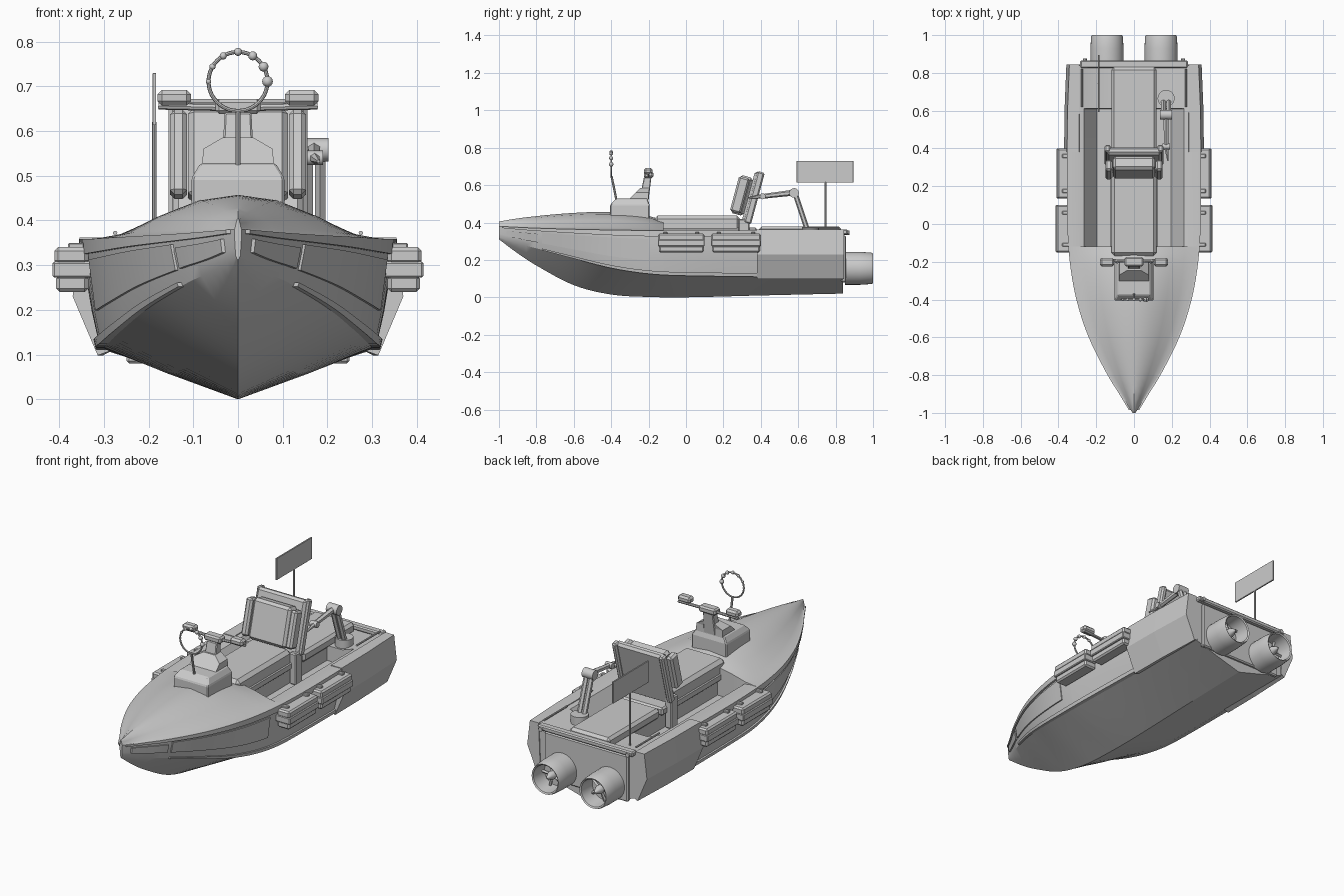
import bpy, bmesh, math
from mathutils import Vector, Matrix

if "Cube" in bpy.data.objects:
    bpy.data.objects.remove(bpy.data.objects["Cube"])


def finish(name, bm, smooth=None, mirror=False, bevel=0.0):
    bmesh.ops.recalc_face_normals(bm, faces=bm.faces)
    me = bpy.data.meshes.new(name)
    bm.to_mesh(me)
    bm.free()
    ob = bpy.data.objects.new(name, me)
    bpy.context.collection.objects.link(ob)
    if smooth:
        me.shade_smooth()
        me.set_sharp_from_angle(angle=math.radians(smooth))
    if bevel:
        m = ob.modifiers.new("bevel", 'BEVEL')
        m.width, m.segments = bevel, 1
    if mirror:
        ob.modifiers.new("mirror", 'MIRROR')
    return ob


def box(name, xr, yr, zr, bevel=0.008, tilt=0.0, mirror=False):
    c = Vector([(r[0] + r[1]) / 2 for r in (xr, yr, zr)])
    s = [r[1] - r[0] for r in (xr, yr, zr)]
    bm = bmesh.new()
    mat = Matrix.Translation(c) @ Matrix.Rotation(math.radians(tilt), 4, 'X') @ Matrix.Diagonal((*s, 1))
    bmesh.ops.create_cube(bm, size=1, matrix=mat)
    return finish(name, bm, bevel=bevel, mirror=mirror)


def loft(name, rings, smooth=None, mirror=False, cap=True, bevel=0.0, closed=True):
    bm = bmesh.new()
    vs = [[bm.verts.new(p) for p in r] for r in rings]
    n = len(rings[0])
    for a, b in zip(vs, vs[1:]):
        for i in range(n if closed else n - 1):
            j = (i + 1) % n
            bm.faces.new((a[i], a[j], b[j], b[i]))
    if cap:
        bm.faces.new(vs[0])
        bm.faces.new(vs[-1])
    return finish(name, bm, smooth, mirror, bevel)


def rod(name, a, b, r, sides=10, r2=None, smooth=35, mirror=False):
    a, b = Vector(a), Vector(b)
    d = b - a
    bm = bmesh.new()
    mat = Matrix.Translation((a + b) / 2) @ d.to_track_quat('Z', 'Y').to_matrix().to_4x4()
    bmesh.ops.create_cone(bm, cap_ends=True, segments=sides, radius1=r, radius2=r if r2 is None else r2,
                          depth=d.length, matrix=mat)
    return finish(name, bm, smooth, mirror)


def curve_fn(keys):
    def slope(i):
        a, b = keys[max(i - 1, 0)], keys[min(i + 1, len(keys) - 1)]
        return (b[1] - a[1]) / (b[0] - a[0])

    def f(y):
        i = 0
        while i < len(keys) - 2 and y > keys[i + 1][0]:
            i += 1
        (y0, v0), (y1, v1) = keys[i], keys[i + 1]
        h = y1 - y0
        t = (y - y0) / h
        return ((2*t**3 - 3*t*t + 1) * v0 + (t**3 - 2*t*t + t) * h * slope(i)
                + (3*t*t - 2*t**3) * v1 + (t**3 - t*t) * h * slope(i + 1))
    return f


# Hull lines along the length
half = curve_fn([(-1, .008), (-.9, .068), (-.8, .13), (-.6, .23), (-.4, .295), (-.2, .33), (0, .343), (.3, .345), (.84, .335)])
keel = curve_fn([(-1, .31), (-.9, .235), (-.8, .17), (-.6, .065), (-.4, .015), (-.2, .002), (0, 0), (.4, .01), (.84, .02)])
chine_x = curve_fn([(-1, .005), (-.9, .055), (-.8, .11), (-.6, .2), (-.4, .265), (-.2, .3), (0, .31), (.84, .3)])
chine_z = curve_fn([(-1, .32), (-.9, .288), (-.8, .262), (-.6, .21), (-.4, .16), (-.2, .13), (0, .12), (.84, .11)])
sheer = curve_fn([(-1, .38), (-.8, .37), (-.5, .362), (-.2, .358), (.84, .36)])
crown = curve_fn([(-1, .405), (-.9, .422), (-.7, .444), (-.5, .456), (-.35, .455), (-.2, .435), (-.12, .41)])


def side(y, t):
    x = chine_x(y) + (half(y) - chine_x(y)) * math.sin(t * math.pi / 2)
    return x, chine_z(y) + (sheer(y) - chine_z(y)) * t


def station(y, zone):
    h, s, k = half(y), sheer(y), keel(y)
    cx, cz = chine_x(y), chine_z(y)
    pts = [(0, k), (cx * .5, k + (cz - k) * .47), (cx, cz), side(y, .33), side(y, .66), (h, s)]
    if zone == 'deck':
        pts += [(h * f, s + (crown(y) - s) * g) for f, g in
                ((.93, .04), (.8, .14), (.58, .52), (.3, .87), (0, 1))]
    else:
        z = .25 if zone == 'well' else .33
        pts += [(h - .045, s), (.265, s - .006), (.195, z), (.1, z), (0, z)]
    pts += [(-x, z) for x, z in pts[-2:0:-1]]
    return [(x, y, z) for x, z in pts]


rings = [station(-1 + .88 * (i / 24), 'deck') for i in range(25)]
rings += [station(-.119 + .729 * i / 8, 'well') for i in range(9)]
rings += [station(y, 'aft') for y in (.612, .72, .84)]
loft("hull", rings, smooth=28)


# Raised strips that follow the hull sides
def strip(name, y0, y1, t0, t1, out, n=16):
    rs = []
    for i in range(n + 1):
        y = y0 + (y1 - y0) * i / n
        (xa, za), (xb, zb) = side(y, t0), side(y, t1)
        rs.append([(max(xa - .01, .001), y, za), (xa + out, y, za), (xb + out, y, zb), (max(xb - .01, .001), y, zb)])
    return loft(name, rs, smooth=30, mirror=True)


strip("rub_rail", -.985, .4, .86, 1.0, .010, 28)
strip("bow_panel", -.96, -.79, .3, .72, .008, 6)
strip("side_panel", -.77, -.2, .3, .8, .006)
strip("chine_strip", -.77, .4, -.02, .06, .010, 24)

# Flared rear side sponsons
prof = [(.28, .11), (.31, .098), (.366, .23), (.35, .362), (.29, .362)]
loft("rear_sponson", [[(x + d * (x > .3), y, z) for x, z in prof]
                      for y, d in ((.38, .004), (.6, .002), (.845, -.008))], mirror=True)

# Transom lip and cleats
box("transom_lip", (-.285, .285), (.825, .865), (.335, .362), .006)
box("transom_plate", (-.25, .25), (.83, .855), (.08, .33), .006)
rod("stern_knob", (.26, .84, .345), (.26, .875, .345), .011, mirror=True)
rod("stern_rail", (.275, .62, .372), (.275, .82, .372), .005, 8, mirror=True)

# Jet nozzles with hub and blades
nozzle = [(.86, .07), (.85, .088), (.93, .088), (.99, .084), (1.0, .08), (.995, .073), (.91, .066),
          (.91, .022), (.95, .022), (.985, .004)]
N = 32
loft("jet_nozzle", [[(.143 + r * math.cos(2*math.pi*i/N), y, .155 + r * math.sin(2*math.pi*i/N)) for i in range(N)]
                    for y, r in nozzle], smooth=35, mirror=True)
for k in range(5):
    a = 2 * math.pi * k / 5
    rod(f"nozzle_blade_{k}", (.143, .935, .155),
        (.143 + .068 * math.cos(a), .925, .155 + .068 * math.sin(a)), .008, 4, mirror=True)

# Fender boxes on both sides, three layers each
for k, (y0, y1, x1) in enumerate(((-.15, .10, .415), (.135, .40, .41))):
    box(f"fender_lower_{k}", (.335, x1 - .008), (y0 + .005, y1 - .005), (.24, .278), .008, mirror=True)
    box(f"fender_core_{k}", (.32, x1), (y0, y1), (.272, .308), .004, mirror=True)
    box(f"fender_upper_{k}", (.335, x1 - .004), (y0, y1), (.302, .34), .008, mirror=True)
    for e in (y0 + .03, y1 - .05):
        box(f"fender_strap_{k}", (.31, .38), (e, e + .02), (.325, .35), .003, mirror=True)

# Seats
box("seat_pedestal", (-.105, .105), (-.15, .82), (.24, .345), .01)
box("front_seat", (-.12, .12), (-.17, .29), (.34, .437), .018)
box("seat_base_trim", (-.125, .125), (-.18, .38), (.33, .372), .008)
box("rear_seat", (-.12, .12), (.39, .83), (.32, .378), .014)

# Tilted backrest
TILT = -15
box("backrest_shell", (-.145, .145), (.33, .37), (.375, .675), .012, TILT)
box("backrest_cushion", (-.112, .112), (.262, .335), (.44, .65), .014, TILT)
box("backrest_bolster", (.114, .152), (.258, .318), (.45, .645), .010, TILT, True)
box("backrest_frame", (.125, .155), (.345, .385), (.39, .675), .008, TILT, True)
box("backrest_foot", (.11, .15), (.28, .34), (.25, .42), .006, mirror=True)


# Steering console
def slab(w, y0, y1, z):
    return [(-w, y0, z), (w, y0, z), (w, y1, z), (-w, y1, z)]


loft("console_base", [slab(.104, -.405, -.195, .42), slab(.104, -.405, -.195, .495),
                      slab(.084, -.375, -.205, .528)], bevel=.005)
loft("console_head", [slab(.08, -.31, -.2, .52), slab(.078, -.27, -.2, .56), slab(.035, -.245, -.195, .585)])
loft("steering_column", [slab(.036, -.25, -.2, .52), slab(.03, -.225, -.185, .642)], bevel=.004)
box("column_foot", (-.05, .05), (-.24, -.18), (.37, .425), .008)

# Handlebar with grips
rod("handlebar", (0, -.2, .652), (.178, -.19, .656), .008, 8, mirror=True)
box("handlebar_grip", (.105, .18), (-.225, -.18), (.657, .692), .010, mirror=True)
box("handlebar_clamp", (-.05, .05), (-.225, -.175), (.638, .672), .008)

# Lamp ring with beads and its stem
bm = bmesh.new()
M, K, R = 40, 8, .066
vs = [[bm.verts.new(((R + .0045 * math.cos(b)) * math.cos(a), -.4 + .0045 * math.sin(b),
                     .711 + (R + .0045 * math.cos(b)) * math.sin(a)))
       for b in (2*math.pi*j/K for j in range(K))] for a in (2*math.pi*i/M for i in range(M))]
for i in range(M):
    for j in range(K):
        bm.faces.new((vs[i][j], vs[(i+1) % M][j], vs[(i+1) % M][(j+1) % K], vs[i][(j+1) % K]))
for k in range(7):
    a = math.radians(k * 30)
    bmesh.ops.create_uvsphere(bm, u_segments=12, v_segments=8, radius=.012 - .001 * k,
                              matrix=Matrix.Translation((R * math.cos(a), -.4, .711 + R * math.sin(a))))
finish("lamp_ring", bm, smooth=40)
rod("ring_stem", (0, -.372, .52), (0, -.398, .648), .006, 8)

# Jointed arm on the right
X = .17
rod("arm_base", (X, .665, .325), (X, .665, .375), .045, 20)
for k, dx in enumerate((-.014, .014)):
    rod(f"arm_lower_{k}", (X + dx, .645, .37), (X + dx, .585, .55), .014, 6)
rod("arm_elbow", (X - .032, .578, .558), (X + .032, .578, .558), .026, 16)
rod("arm_upper", (X, .578, .56), (X, .42, .541), .016, 6, .013)
rod("arm_wrist", (X - .02, .41, .54), (X + .02, .41, .54), .016, 12)
rod("arm_tip", (X, .41, .54), (X + .01, .335, .532), .013, 6, .004)

# Flag panel on its pole
rod("flag_pole", (-.187, .745, .32), (-.187, .745, .62), .005, 8)
box("flag_panel", (-.191, -.183), (.592, .895), (.613, .73), .001)
